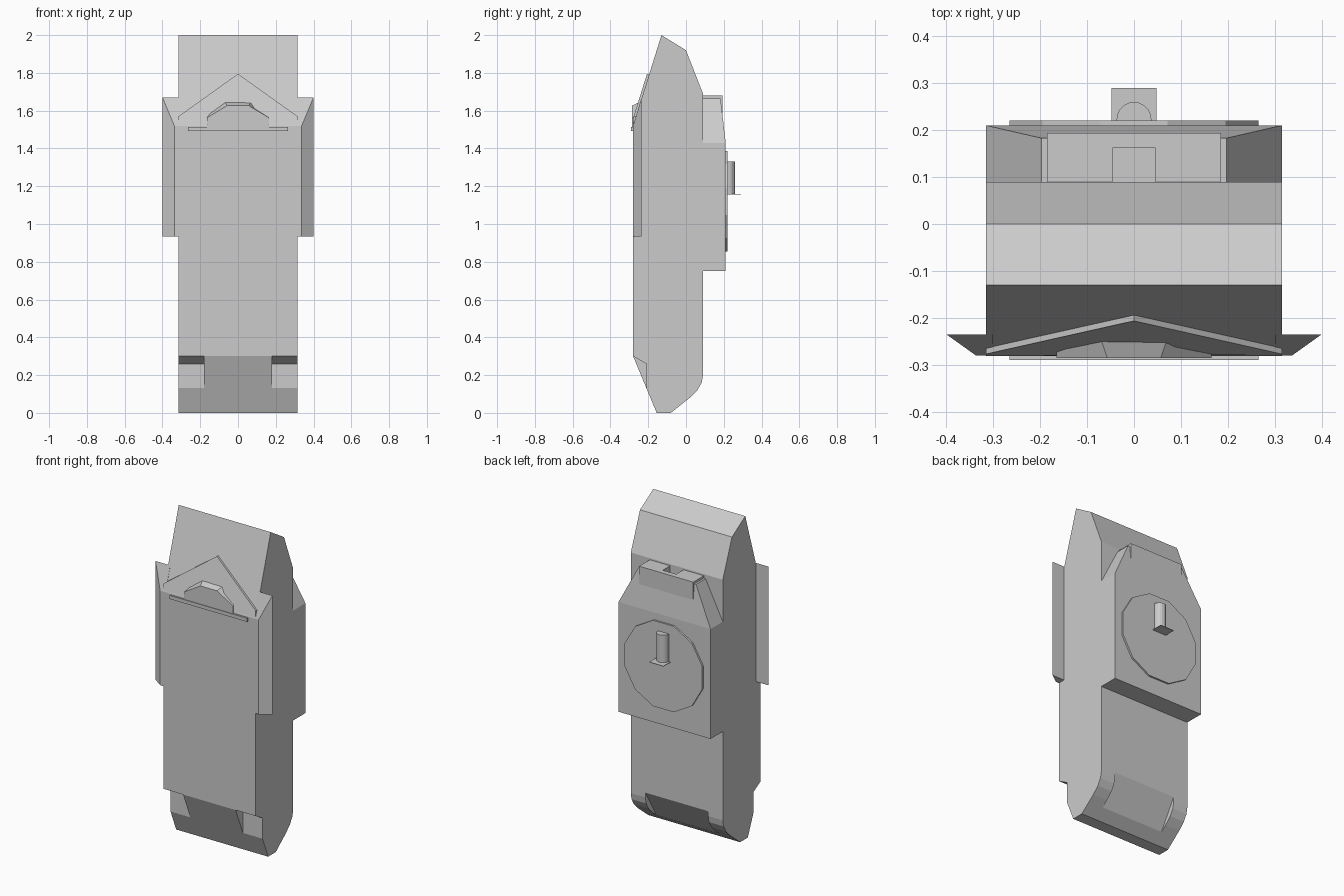
import bpy, bmesh, math

cube = bpy.data.objects.get("Cube")
if cube:
    bpy.data.objects.remove(cube, do_unlink=True)

grey = bpy.data.materials.new("light_grey")
grey.use_nodes = True
colour = (0.6, 0.6, 0.6, 1)
grey.diffuse_color = colour
grey.node_tree.nodes["Principled BSDF"].inputs["Base Color"].default_value = colour


def loft(name, ring_a, ring_b):
    """Closed solid between two rings with the same number of points."""
    bm = bmesh.new()
    a = [bm.verts.new(p) for p in ring_a]
    b = [bm.verts.new(p) for p in ring_b]
    bm.faces.new(a)
    bm.faces.new(b[::-1])
    for i in range(len(a)):
        j = (i + 1) % len(a)
        bm.faces.new((a[i], b[i], b[j], a[j]))
    bmesh.ops.recalc_face_normals(bm, faces=bm.faces)
    mesh = bpy.data.meshes.new(name)
    bm.to_mesh(mesh)
    bm.free()
    obj = bpy.data.objects.new(name, mesh)
    mesh.materials.append(grey)
    bpy.context.collection.objects.link(obj)
    return obj


def side_profile(name, points, x0, x1):
    """Extrude a (y, z) profile along x."""
    return loft(name, [(x0, y, z) for y, z in points], [(x1, y, z) for y, z in points])


def front_profile(name, points, y0, y1):
    """Extrude an (x, z) profile along y."""
    return loft(name, [(x, y0, z) for x, z in points], [(x, y1, z) for x, z in points])


def box(name, x0, x1, y0, y1, z0, z1):
    return side_profile(name, [(y0, z0), (y1, z0), (y1, z1), (y0, z1)], x0, x1)


def cut(obj, cutter):
    mod = obj.modifiers.new(cutter.name, 'BOOLEAN')
    mod.operation = 'DIFFERENCE'
    mod.solver = 'EXACT'
    mod.object = cutter
    cutter.hide_render = True
    cutter.hide_viewport = True
    cutter.display_type = 'WIRE'


HALF = 0.315

# Main body
body = side_profile("body", [
    (-0.13, 2), (0, 1.92), (0.09, 1.69), (0.09, 0.2), (0.083, 0.16),
    (0.06, 0.12), (0.02, 0.08), (-0.08, 0), (-0.155, 0), (-0.28, 0.3), (-0.28, 1.52)], -HALF, HALF)

# Front lower corner notches
for side, s in (("left", 1), ("right", -1)):
    cut(body, side_profile(side + "_notch_cutter", [
        (-0.21, 0.26), (-0.28, 0.3), (-0.4, 0.3), (-0.4, 0.1), (-0.21, 0.1)], s * 0.18, s * 0.4))

# Sloping recess at the lower back
cut(body, side_profile("recess_cutter", [
    (0.09, 0.23), (-0.02, 0.045), (0.1, -0.03), (0.2, 0.23)], -0.215, 0.215))

# Side fins with a bevelled front and a sloping top
for side, s in (("left", 1), ("right", -1)):
    def fin_ring(z_back, z_front):
        return [(s * 0.3, -0.235, z_back), (s * 0.4, -0.235, z_back),
                (s * 0.337, -0.28, z_front), (s * 0.3, -0.28, z_front)]
    loft(side + "_fin", fin_ring(0.935, 0.935), fin_ring(1.67, 1.52))


# Pointed plate lying on the upper slope
def slope(z, lift):
    return -0.13 - lift - 0.314 * (2 - z)


peak = [(-HALF, 1.53), (HALF, 1.53), (HALF, 1.57), (0, 1.795), (-HALF, 1.57)]
loft("pointed_plate", [(x, slope(z, -0.01), z) for x, z in peak],
     [(x, max(slope(z, 0.012), -0.281), z) for x, z in peak])

# Raised front badge block with a tapered top, and the bar under it
loft("front_block",
     [(x, -0.2, z) for x, z in ((-0.165, 1.5), (0.165, 1.5), (0.165, 1.57),
                                (0.085, 1.665), (-0.085, 1.665), (-0.165, 1.57))],
     [(x, -0.286, z) for x, z in ((-0.165, 1.5), (0.165, 1.5), (0.165, 1.562),
                                  (0.057, 1.627), (-0.057, 1.627), (-0.165, 1.562))])
box("front_bar", -0.265, 0.265, -0.29, -0.27, 1.492, 1.514)

# Back housing, its tapered shoulder and the cap
box("back_housing", -HALF, HALF, 0.05, 0.21, 0.75, 1.43)
shoulder = loft("back_shoulder",
                [(-HALF, 0.05, 1.43), (HALF, 0.05, 1.43), (HALF, 0.21, 1.43), (-HALF, 0.21, 1.43)],
                [(-0.197, 0.05, 1.665), (0.197, 0.05, 1.665), (0.197, 0.183, 1.665), (-0.197, 0.183, 1.665)])
cap = box("back_cap", -0.185, 0.185, 0.05, 0.194, 1.5, 1.68)
slot = box("slot_cutter", -0.046, 0.046, 0.03, 0.162, 1.6, 1.75)
cut(shoulder, slot)
cut(cap, slot)

# Twelve-sided disc on the back
angles = [math.radians(15 + 30 * i) for i in range(12)]
front_profile("back_disc", [(0.275 * math.cos(a), 1.12 + 0.275 * math.sin(a)) for a in angles], 0.2, 0.221)

# Rounded knob and the thin ledge below it
arch = [(0.037 * math.cos(math.pi * i / 10), 0.223 + 0.037 * math.sin(math.pi * i / 10)) for i in range(11)]
arch = [(0.037, 0.21)] + arch + [(-0.037, 0.21)]
loft("knob", [(x, y, 1.16) for x, y in arch], [(x, y, 1.33) for x, y in arch])
box("knob_ledge", -0.048, 0.048, 0.215, 0.29, 1.157, 1.16)
